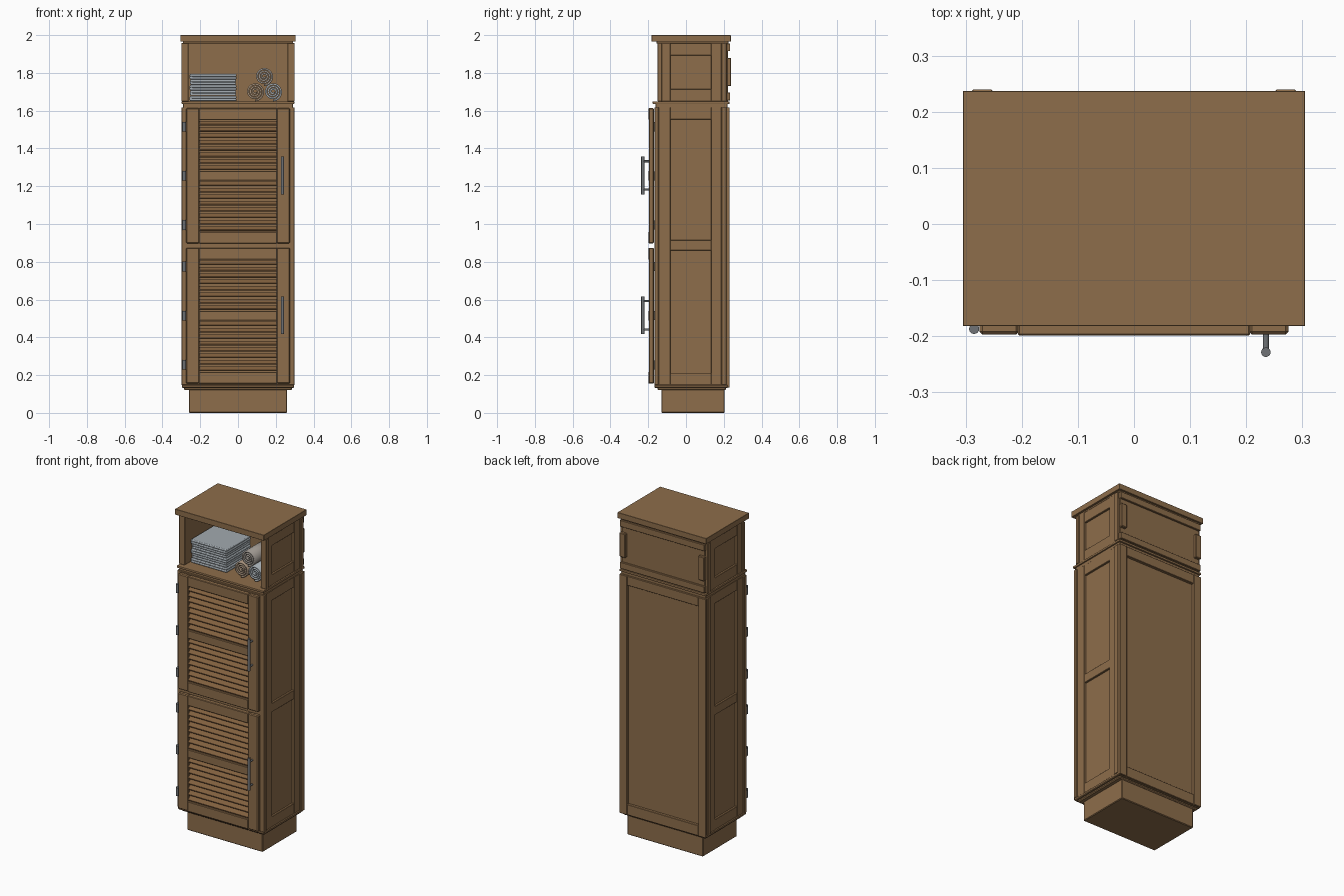
import bpy, math
from mathutils import Vector

if "Cube" in bpy.data.objects:
    bpy.data.objects.remove(bpy.data.objects["Cube"])


def material(name, rgb):
    m = bpy.data.materials.new(name)
    m.diffuse_color = (*rgb, 1)
    m.use_nodes = True
    m.node_tree.nodes["Principled BSDF"].inputs["Base Color"].default_value = m.diffuse_color
    return m


WOOD = material("wood", (0.27, 0.155, 0.07))
SLAT = material("slat_wood", (0.22, 0.115, 0.048))
METAL = material("metal", (0.16, 0.17, 0.18))
TOWEL = material("towel_grey", (0.36, 0.40, 0.43))
TAN = material("towel_tan", (0.36, 0.27, 0.19))
MIX = material("towel_mixed", (0.33, 0.30, 0.27))


def finish(o, name, mat, bevel=0, segs=1):
    o.name = name
    o.data.materials.append(mat)
    if bevel:
        b = o.modifiers.new("bevel", "BEVEL")
        b.width, b.segments = bevel, segs
    return o


def box(name, x, y, z, mat=WOOD, bevel=0.002, segs=1):
    """Box from three (low, high) ranges."""
    bpy.ops.mesh.primitive_cube_add(size=1)
    o = bpy.context.object
    for v in o.data.vertices:
        v.co = [r[0] if c < 0 else r[1] for c, r in zip(v.co, (x, y, z))]
    return finish(o, name, mat, bevel, segs)


def pair(name, x, y, z, **k):
    """Box on the right and its mirror on the left."""
    box(name + "_right", x, y, z, **k)
    box(name + "_left", (-x[1], -x[0]), y, z, **k)


def rod(name, a, b, r, mat=METAL, sides=16):
    a, b = Vector(a), Vector(b)
    bpy.ops.mesh.primitive_cylinder_add(vertices=sides, radius=r, depth=(b - a).length,
                                        location=(a + b) / 2)
    o = bpy.context.object
    o.rotation_euler = (b - a).to_track_quat("Z", "Y").to_euler()
    bpy.ops.object.shade_smooth_by_angle(angle=math.radians(40))
    return finish(o, name, mat)


# Plinth, base mouldings, ledge and top
box("plinth", (-0.26, 0.26), (-0.13, 0.205), (0, 0.125), bevel=0.004)
box("base_moulding", (-0.285, 0.285), (-0.15, 0.212), (0.12, 0.137), bevel=0.005)
box("base_board", (-0.297, 0.297), (-0.167, 0.222), (0.132, 0.15), bevel=0.004)
box("ledge_lower", (-0.29, 0.29), (-0.162, 0.22), (1.615, 1.637))
box("ledge", (-0.298, 0.298), (-0.177, 0.23), (1.635, 1.649), bevel=0.004, segs=2)
box("top_moulding", (-0.292, 0.292), (-0.155, 0.225), (1.955, 1.967))
box("top", (-0.305, 0.305), (-0.182, 0.237), (1.965, 2.0), bevel=0.001)


def side_frame(tag, z0, z1, front, mids):
    """Panelled side walls with corner posts, stiles and rails."""
    pair(tag + "_side_panel", (0.262, 0.279), (front + 0.005, 0.21), (z0, z1))
    for n, y in (("front", (front, front + 0.022)), ("back", (0.188, 0.215))):
        pair(f"{tag}_{n}_post", (0.262, 0.300), y, (z0, z1))
    pair(tag + "_front_stile", (0.27, 0.293), (front + 0.022, -0.083), (z0, z1))
    pair(tag + "_back_stile", (0.27, 0.293), (0.133, 0.188), (z0, z1))
    for i, z in enumerate([(z0, z0 + 0.065), (z1 - 0.065, z1)] + mids):
        pair(f"{tag}_side_rail_{i}", (0.27, 0.291), (-0.085, 0.135), z)


side_frame("lower", 0.147, 1.618, -0.167, [(0.86, 0.915)])
side_frame("upper", 1.649, 1.958, -0.150, [])

# Backs
box("lower_back_panel", (-0.28, 0.28), (0.195, 0.212), (0.14, 1.62))
pair("lower_back_stile", (0.245, 0.296), (0.205, 0.231), (0.135, 1.618))
box("lower_back_bottom_rail", (-0.245, 0.245), (0.205, 0.229), (0.135, 0.20))
box("lower_back_top_rail", (-0.245, 0.245), (0.205, 0.229), (1.56, 1.618))
box("upper_back_panel", (-0.285, 0.285), (0.205, 0.222), (1.645, 1.96))
box("upper_back_top_rail", (-0.29, 0.29), (0.215, 0.234), (1.915, 1.955))
box("upper_back_bottom_rail", (-0.29, 0.29), (0.215, 0.234), (1.655, 1.695))
pair("upper_back_block", (0.25, 0.291), (0.215, 0.2395), (1.73, 1.88), bevel=0.004)

# Front face frame and inside shelves
pair("face_stile", (0.235, 0.299), (-0.168, -0.148), (0.147, 1.618))
for i, z in enumerate([(0.147, 0.20), (0.85, 0.925), (1.565, 1.618)]):
    box(f"face_rail_{i}", (-0.24, 0.24), (-0.168, -0.148), z)
for i, z in enumerate((0.51, 0.88, 1.25)):
    box(f"inner_shelf_{i}", (-0.265, 0.265), (-0.14, 0.195), (z, z + 0.018))


def door(tag, z0, z1):
    """Louvred door with hinges on the left and a bar handle on the right."""
    pair(tag + "_door_stile", (0.205, 0.275), (-0.197, -0.17), (z0, z1), bevel=0.005)
    c = (z0 + z1) / 2
    rails = [(z0, z0 + 0.062), (c - 0.026, c + 0.026), (z1 - 0.062, z1)]
    for i, z in enumerate(rails):
        box(f"{tag}_door_rail_{i}", (-0.207, 0.207), (-0.199, -0.172), z, bevel=0.003)
    n = 8
    for j in range(2):
        lo, hi = rails[j][1], rails[j + 1][0]
        for i in range(n):
            s = box(f"{tag}_slat_{j}_{i}", (-0.207, 0.207), (-0.0165, 0.0165),
                    (-0.004, 0.004), mat=SLAT, bevel=0.0025)
            s.location = (0, -0.183, lo + (i + 0.5) * (hi - lo) / n)
            s.rotation_euler.x = math.radians(40)
    for i, dz in enumerate((-0.26, 0, 0.26)):
        z = c + dz
        rod(f"{tag}_hinge_{i}", (-0.285, -0.187, z - 0.026), (-0.285, -0.187, z + 0.026), 0.009)
        box(f"{tag}_hinge_leaf_{i}", (-0.297, -0.272), (-0.182, -0.166),
            (z - 0.024, z + 0.024), mat=METAL, bevel=0)
    h = c + 0.002
    rod(tag + "_handle", (0.235, -0.2285, h - 0.1), (0.235, -0.2285, h + 0.1), 0.0085)
    for i, dz in enumerate((-0.075, 0.075)):
        rod(f"{tag}_handle_post_{i}", (0.235, -0.2285, h + dz), (0.235, -0.19, h + dz), 0.0055)


door("upper", 0.897, 1.613)
door("lower", 0.155, 0.874)

# Folded towels: an upper and a lower fold per towel, joined on the left
for i in range(5):
    z = 1.650 + i * 0.029
    d = 0.003 * (i % 2)
    for j in range(2):
        box(f"folded_towel_{i}_{j}", (-0.255 + d, -0.008 - d), (-0.10 + d, 0.14),
            (z + j * 0.0142, z + j * 0.0142 + 0.0138), mat=TOWEL, bevel=0.005, segs=3)
    box(f"towel_fold_{i}", (-0.258 + d, -0.235), (-0.099 + d, 0.139), (z + 0.001, z + 0.027),
        mat=TOWEL, bevel=0.011, segs=4)


def rolled_towel(name, x, z, mat):
    """Spiral strip along y, thickened."""
    verts, faces = [], []
    steps, turns, r0, r1 = 72, 3.25, 0.006, 0.046
    for i in range(steps + 1):
        t = i / steps
        r, a = r0 + (r1 - r0) * t, -t * turns * 2 * math.pi
        for y in (-0.10, 0.135):
            verts.append((x + r * math.cos(a), y, z + r * math.sin(a)))
        if i:
            faces.append((2 * i - 2, 2 * i - 1, 2 * i + 1, 2 * i))
    me = bpy.data.meshes.new(name)
    me.from_pydata(verts, [], faces)
    o = bpy.data.objects.new(name, me)
    bpy.context.collection.objects.link(o)
    s = o.modifiers.new("thickness", "SOLIDIFY")
    s.thickness, s.offset = 0.0095, 0
    for p in me.polygons:
        p.use_smooth = True
    bpy.context.view_layer.objects.active = o
    bpy.ops.object.select_all(action="DESELECT")
    o.select_set(True)
    bpy.ops.object.shade_smooth_by_angle(angle=math.radians(40))
    return finish(o, name, mat)


rolled_towel("rolled_towel_left", 0.09, 1.700, TAN)
rolled_towel("rolled_towel_right", 0.185, 1.700, TOWEL)
rolled_towel("rolled_towel_top", 0.1375, 1.781, MIX)
